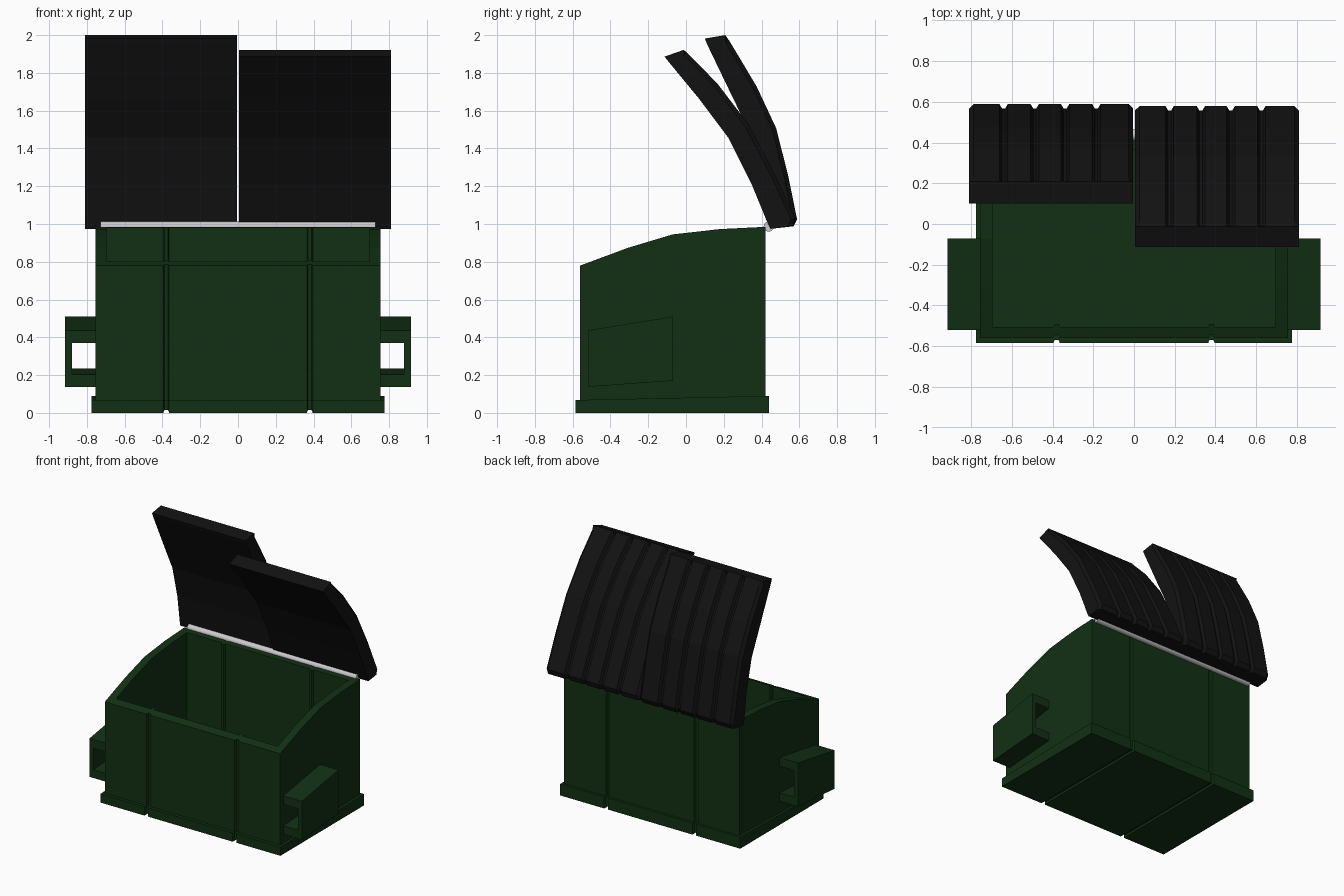
import bpy, bmesh, math
from mathutils import Vector

if "Cube" in bpy.data.objects:
    bpy.data.objects.remove(bpy.data.objects["Cube"])


def material(name, rgb):
    m = bpy.data.materials.new(name)
    m.diffuse_color = (*rgb, 1)
    m.use_nodes = True
    m.node_tree.nodes["Principled BSDF"].inputs["Base Color"].default_value = m.diffuse_color
    return m


GREEN = material("green_steel", (0.006, 0.03, 0.007))
BLACK = material("black_plastic", (0.006, 0.006, 0.006))


def loft(name, rings, mat, wrap=False):
    """Bridge equal-length rings; cap both ends, or wrap last ring to first."""
    bm = bmesh.new()
    vs = [[bm.verts.new(p) for p in ring] for ring in rings]
    n = len(vs[0])
    pairs = list(zip(vs, vs[1:])) + ([(vs[-1], vs[0])] if wrap else [])
    for a, b in pairs:
        for i in range(n):
            j = (i + 1) % n
            bm.faces.new((a[i], a[j], b[j], b[i]))
    if not wrap:
        bm.faces.new(vs[0])
        bm.faces.new(vs[-1])
    bmesh.ops.recalc_face_normals(bm, faces=bm.faces)
    me = bpy.data.meshes.new(name)
    bm.to_mesh(me)
    bm.free()
    ob = bpy.data.objects.new(name, me)
    bpy.context.collection.objects.link(ob)
    if mat:
        me.materials.append(mat)
    return ob


# Bin walls: plan outline with pressed grooves, rim following the curved side profile
RIM = [(-0.56, 0.78), (-0.31, 0.873), (-0.07, 0.945), (0.18, 0.973), (0.42, 0.985)]
GROOVE = [(0.364, 0), (0.37, 1), (0.39, 1), (0.396, 0)]
DEPTH = 0.015


def rim_z(y):
    for (y0, z0), (y1, z1) in zip(RIM, RIM[1:]):
        if y <= y1:
            return z0 + (z1 - z0) * (y - y0) / (y1 - y0)
    return RIM[-1][1]


def outline(x, front, back):
    half = [(gx, front + d * DEPTH) for gx, d in GROOVE]
    half += [(x, y) for y in (front, -0.31, -0.07, 0.18, back)]
    half += [(gx, back - d * DEPTH) for gx, d in reversed(GROOVE)]
    return half + [(-px, py) for px, py in reversed(half)]


outer = outline(0.755, -0.56, 0.42)
inner = outline(0.695, -0.505, 0.365)
loft("bin_walls", [
    [(x, y, 0.05) for x, y in outer],
    [(x, y, rim_z(y)) for x, y in outer],
    [(x, y, rim_z(y)) for x, y in inner],
    [(x, y, 0.05) for x, y in inner]], GREEN, wrap=True)

# Base and floor slab, with the grooves wrapping underneath
stations = [(0.775, 0)] + [(x, d) for x, d in reversed(GROOVE)]
stations += [(-x, d) for x, d in reversed(stations)]
base_rings = []
for x, d in stations:
    e = d * DEPTH
    base_rings.append([(x, -0.585 + e, e), (x, -0.585 + e, 0.068),
                       (x, 0.44 - e, 0.09), (x, 0.44 - e, e)])
loft("base", base_rings, GREEN)

# Fork pockets: C-shaped channels sloping up toward the back
for side, s in (("left", -1), ("right", 1)):
    rings = []
    for y, zb, zt in ((-0.52, 0.138, 0.437), (-0.07, 0.17, 0.51)):
        section = [(0.745, zb), (0.915, zb), (0.915, zt), (0.745, zt),
                   (0.745, zt - 0.067), (0.88, zt - 0.067),
                   (0.88, zb + 0.065), (0.745, zb + 0.065)]
        rings.append([(s * x, y, z) for x, z in section])
    loft(side + "_fork_pocket", rings, GREEN)


# Lids: inner and outer (y, z) curves, grooved on the outer face
def lid(name, x0, x1, grooves, curve):
    across = [(x0, 1), (x0 + 0.022, 0)]
    for g in grooves:
        across += [(g - 0.02, 0), (g - 0.007, 1), (g + 0.007, 1), (g + 0.02, 0)]
    across += [(x1 - 0.022, 0), (x1, 1)]
    rings = []
    for k, (yi, zi, yo, zo) in enumerate(curve):
        i, o = Vector((yi, zi)), Vector((yo, zo))
        n = (o - i).normalized()
        depth = 0 if k == len(curve) - 1 else 0.022
        ring = [(x1, yi, zi), (x0, yi, zi)]
        for x, d in across:
            p = o - n * depth * d
            ring.append((x, p.x, p.y))
        rings.append(ring)
    loft(name, rings, BLACK)


lid("left_lid", -0.81, -0.004, (-0.64, -0.487, -0.338, -0.185), [
    (0.447, 0.974, 0.57, 0.988), (0.44, 1.01, 0.588, 1.025),
    (0.41, 1.22, 0.54, 1.26), (0.35, 1.46, 0.477, 1.508),
    (0.252, 1.66, 0.373, 1.73), (0.11, 1.955, 0.228, 1.972),
    (0.1, 1.982, 0.208, 2.0)])
lid("right_lid", 0.004, 0.81, (0.175, 0.328, 0.475, 0.625), [
    (0.447, 0.974, 0.565, 0.99), (0.432, 1.005, 0.578, 1.03),
    (0.347, 1.212, 0.468, 1.268), (0.225, 1.455, 0.333, 1.525),
    (0.066, 1.667, 0.165, 1.745), (-0.098, 1.866, 0.012, 1.9),
    (-0.114, 1.886, -0.012, 1.922)])

# Hinge rod along the back rim
bpy.ops.mesh.primitive_cylinder_add(vertices=12, radius=0.027, depth=1.456,
                                    location=(0, 0.438, 0.986),
                                    rotation=(0, math.pi / 2, 0))
rod = bpy.context.object
rod.name = "hinge_rod"
bpy.ops.object.shade_smooth_by_angle(angle=math.radians(40))
